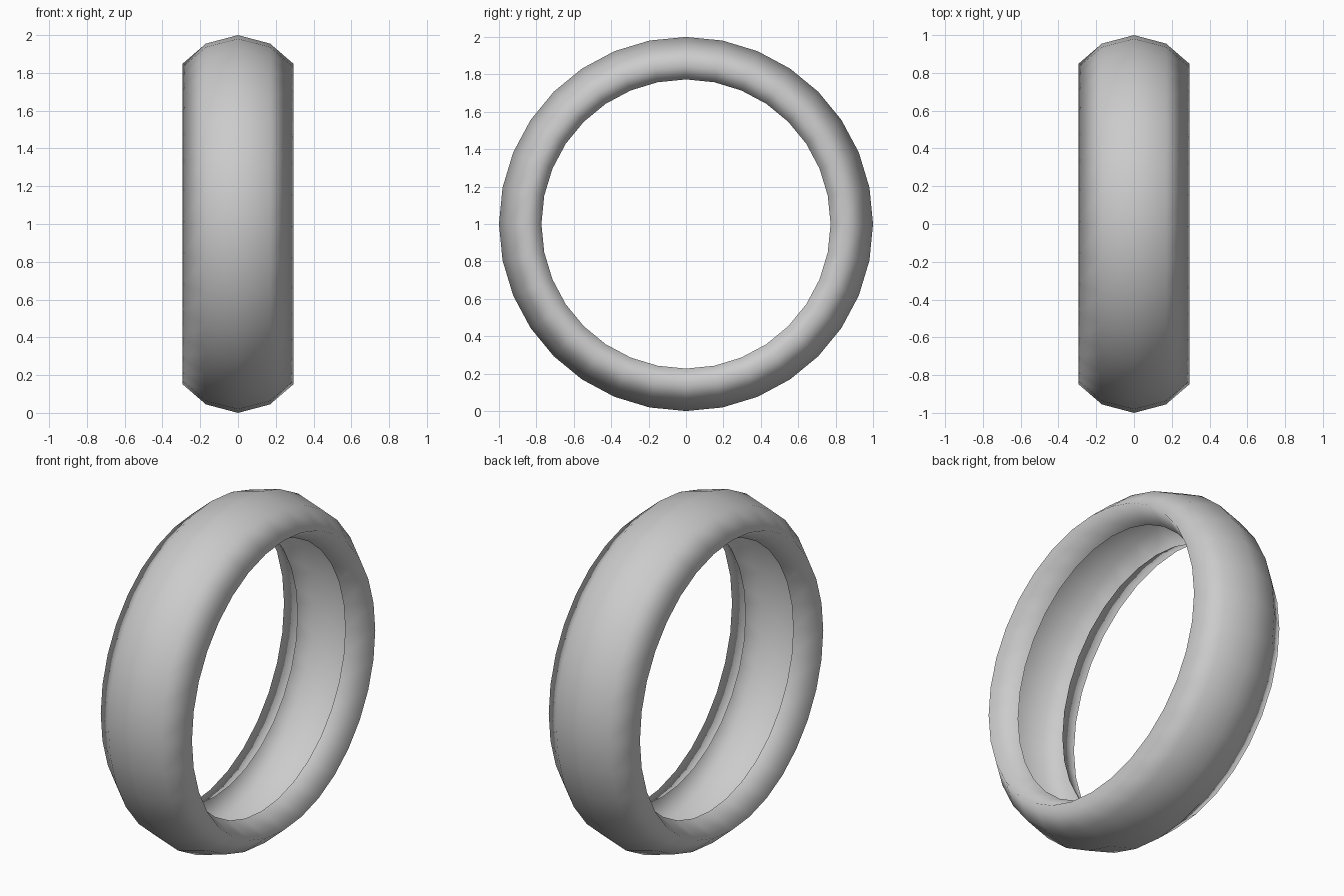
import bpy, bmesh, math

if "Cube" in bpy.data.objects:
    bpy.data.objects.remove(bpy.data.objects["Cube"])

SEGMENTS = 32
CENTRE_Z = 1.0

# Half cross-section (x, radius): crown, shoulder, rim corner, inturned bead
half = [(0.0, 1.0), (0.17, 0.955), (0.295, 0.847), (0.153, 0.773)]
profile = [(-x, r) for x, r in reversed(half[1:])] + half

# Tyre shell: sweep the profile around the x axis
bm = bmesh.new()
rings = []
for i in range(SEGMENTS):
    a = 2 * math.pi * i / SEGMENTS
    rings.append([bm.verts.new((x, r * math.sin(a), CENTRE_Z + r * math.cos(a)))
                  for x, r in profile])
for i in range(SEGMENTS):
    a, b = rings[i], rings[(i + 1) % SEGMENTS]
    for j in range(len(profile) - 1):
        face = bm.faces.new((a[j], a[j + 1], b[j + 1], b[j]))
        face.smooth = True

# Make the tread face outward
bm.normal_update()
crown = max(bm.faces, key=lambda f: f.calc_center_median().z)
if crown.normal.z < 0:
    bmesh.ops.reverse_faces(bm, faces=bm.faces[:])

mesh = bpy.data.meshes.new("tyre")
bm.to_mesh(mesh)
bm.free()
tyre = bpy.data.objects.new("tyre", mesh)
bpy.context.collection.objects.link(tyre)
